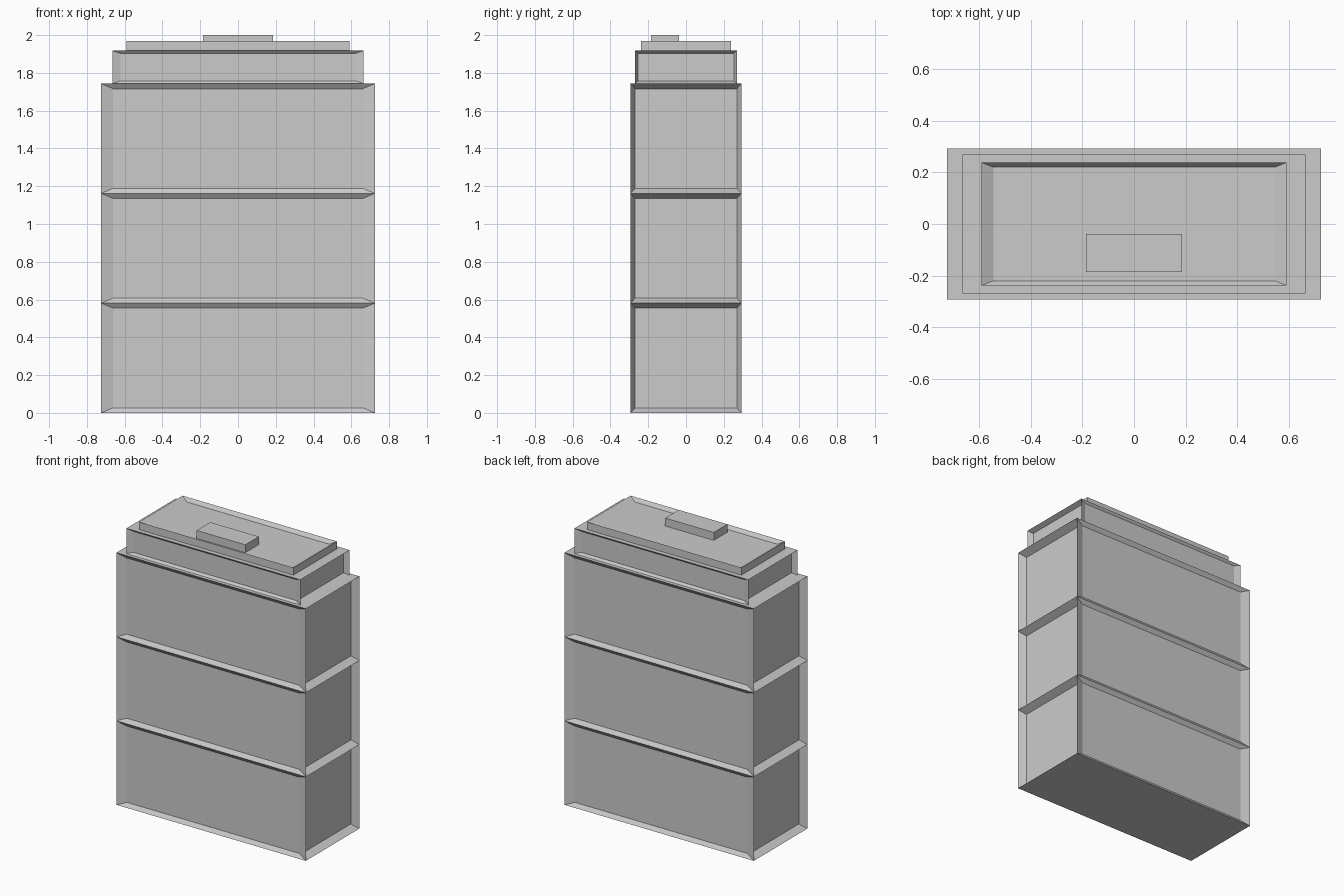
import bpy
import bmesh
from mathutils import Vector

cube = bpy.data.objects.get("Cube")
if cube:
    bpy.data.objects.remove(cube, do_unlink=True)

# One plain grey for the whole model
grey = bpy.data.materials.new("concrete_grey")
grey.use_nodes = True
colour = (0.6, 0.6, 0.6, 1)
grey.diffuse_color = colour
grey.node_tree.nodes["Principled BSDF"].inputs["Base Color"].default_value = colour


def recess(bm, face, margin, depth):
    """Inset a rectangular face with a margin per axis and push it inwards."""
    step = 0.005
    centre = face.calc_center_median()
    normal = face.normal.copy()
    bmesh.ops.inset_individual(bm, faces=[face], thickness=step, use_even_offset=True)
    for v in face.verts:
        for a in range(3):
            if abs(normal[a]) > 0.5:
                v.co[a] = centre[a] - normal[a] * depth[a]
            else:
                side = 1 if v.co[a] > centre[a] else -1
                v.co[a] += side * (step - margin[a])


def block(name, half_x, y0, y1, z0, z1, margin=None, depth=None, storeys=1, sides=True):
    """Box with optional storeys and recessed panels on its sides or top."""
    bm = bmesh.new()
    bmesh.ops.create_cube(bm, size=1)
    for v in bm.verts:
        v.co = Vector((v.co.x * 2 * half_x,
                       (y0 + y1) / 2 + v.co.y * (y1 - y0),
                       (z0 + z1) / 2 + v.co.z * (z1 - z0)))
    for i in range(1, storeys):
        level = z0 + (z1 - z0) * i / storeys
        bmesh.ops.bisect_plane(bm, geom=bm.verts[:] + bm.edges[:] + bm.faces[:],
                               plane_co=(0, 0, level), plane_no=(0, 0, 1))
    bm.normal_update()
    if margin:
        if sides:
            panels = [f for f in bm.faces if abs(f.normal.z) < 0.5]
        else:
            panels = [f for f in bm.faces if f.normal.z > 0.5]
        for f in panels:
            recess(bm, f, margin, depth)
    mesh = bpy.data.meshes.new(name)
    bm.to_mesh(mesh)
    bm.free()
    mesh.materials.append(grey)
    obj = bpy.data.objects.new(name, mesh)
    bpy.context.collection.objects.link(obj)
    return obj


# Main body: three storeys, a framed panel on every side
block("main_body", 0.724, -0.293, 0.293, 0, 1.743,
      margin=(0.063, 0.024, 0.027), depth=(0.05, 0.02, 0), storeys=3)

# Stepped upper storey with its own framed panels
block("upper_storey", 0.665, -0.269, 0.269, 1.743, 1.918,
      margin=(0.042, 0.016, 0.015), depth=(0.035, 0.014, 0))

# Roof slab with a raised rim
block("roof_rim", 0.59, -0.238, 0.238, 1.918, 1.97,
      margin=(0.045, 0.018, 0), depth=(0, 0, 0.025), sides=False)

# Rooftop unit, set towards the front
block("rooftop_unit", 0.186, -0.186, -0.038, 1.945, 2.0)
